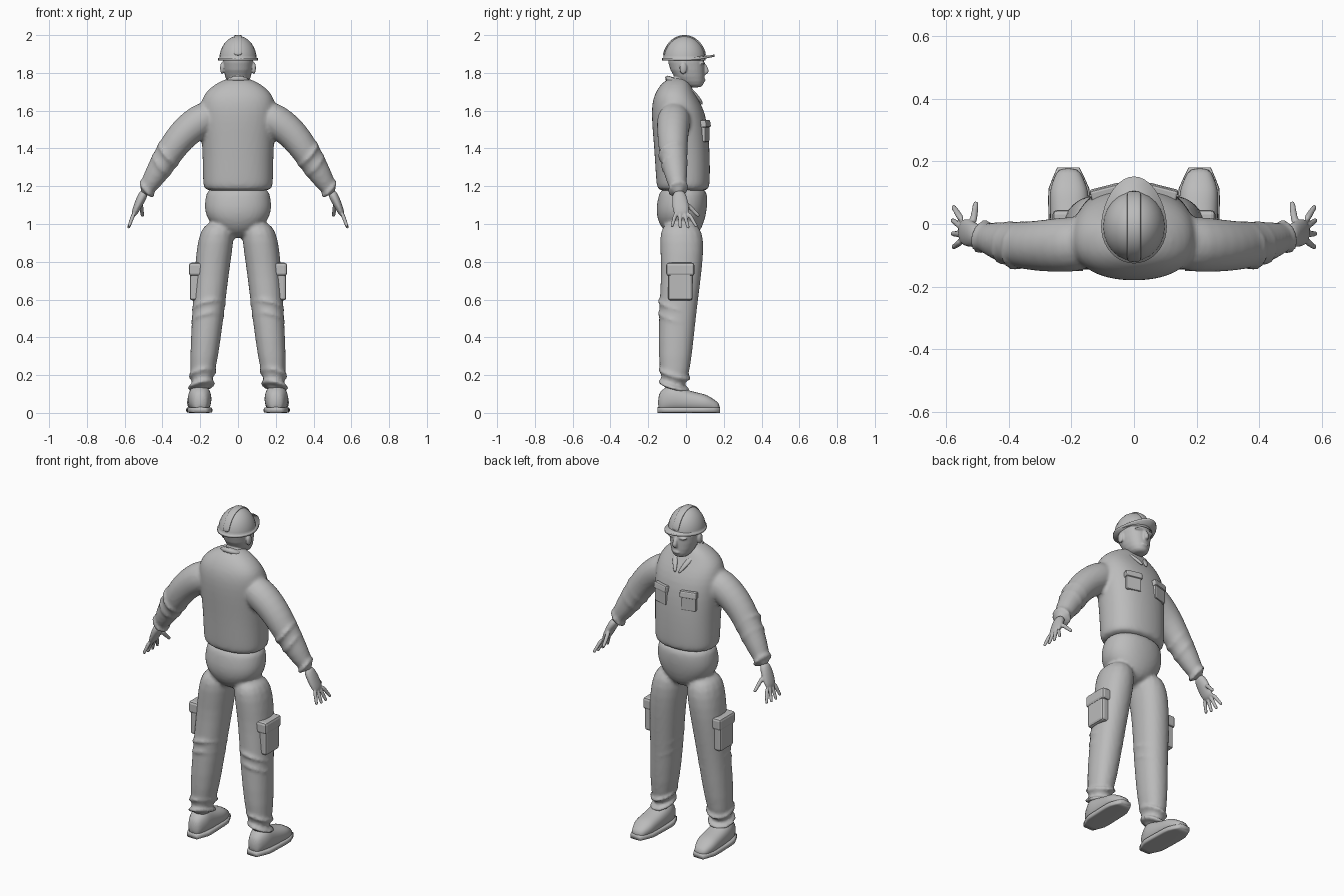
import bpy, bmesh, math
from mathutils import Vector, Matrix

cube = bpy.data.objects.get("Cube")
if cube:
    bpy.data.objects.remove(cube, do_unlink=True)

shade = (.5, .5, .5, 1)
grey = bpy.data.materials.new("plain grey")
grey.use_nodes = True
grey.diffuse_color = shade
grey.node_tree.nodes["Principled BSDF"].inputs["Base Color"].default_value = shade

RIGHTWARD, FORWARD, UPWARD = Matrix.Identity(3)
SIDES = {"left": 1, "right": -1}


def between(start, end, amount):
    """Blend two rings of equal length."""
    return [a + (b - a) * amount for a, b in zip(start, end)]


def loft(bm, rings, across=RIGHTWARD, along=None, count=16, power=2, side=1):
    """Skin rings (x, y, z, radius, optional second radius) into a capped tube."""
    centres = [Vector((ring[0] * side, ring[1], ring[2])) for ring in rings]
    last = len(rings) - 1
    loops = []
    for index, ring in enumerate(rings):
        heading = along or centres[min(index + 1, last)] - centres[max(index - 1, 0)]
        second = heading.cross(across).normalized()
        first = second.cross(heading).normalized()
        loop = []
        for step in range(count):
            angle = math.tau * step / count
            c, s = math.cos(angle), math.sin(angle)
            c = math.copysign(abs(c) ** (2 / power), c)
            s = math.copysign(abs(s) ** (2 / power), s)
            point = centres[index] + first * c * ring[3] + second * s * ring[-1]
            loop.append(bm.verts.new(point))
        loops.append(loop)
    for lower, upper in zip(loops, loops[1:]):
        for step in range(count):
            after = (step + 1) % count
            bm.faces.new((lower[step], lower[after], upper[after], upper[step]))
    bm.faces.new(loops[0])
    bm.faces.new(loops[-1])


def upright(bm, levels, **options):
    """Loft upwards from levels of (height, half width, back, front)."""
    rings = [(0, (back + front) / 2, height, width, (front - back) / 2)
             for height, width, back, front in levels]
    loft(bm, rings, along=UPWARD, **options)


def fold(bm, ring, lean, side, across=RIGHTWARD):
    """A tilted cloth crease wrapped around a limb."""
    x, y, z, *radii = ring
    heading = Vector(lean).normalized()
    rings = []
    for offset in (-.015, 0, .015):
        shift = heading * offset
        sizes = [radius + .012 - abs(offset) for radius in radii]
        rings.append((x + shift.x, y + shift.y, z + shift.z, *sizes))
    heading.x *= side
    loft(bm, rings, across=across, along=heading, side=side)


def ball(bm, location, size):
    matrix = Matrix.Translation(location) @ Matrix.Diagonal((*size, 1))
    bmesh.ops.create_uvsphere(bm, u_segments=24, v_segments=16, radius=1, matrix=matrix)


def box(bm, location, size, turn=0, lean=0):
    spin = Matrix.Rotation(turn, 4, "Z") @ Matrix.Rotation(lean, 4, "X")
    matrix = Matrix.Translation(location) @ spin @ Matrix.Diagonal((*size, 1))
    bmesh.ops.create_cube(bm, size=1, matrix=matrix)


def finish(name, bm, rounding=0, voxel=0, bevel=0):
    """Turn the bmesh into a smooth object, optionally fusing its pieces."""
    bmesh.ops.recalc_face_normals(bm, faces=bm.faces)
    mesh = bpy.data.meshes.new(name)
    bm.to_mesh(mesh)
    bm.free()
    mesh.materials.append(grey)
    obj = bpy.data.objects.new(name, mesh)
    bpy.context.collection.objects.link(obj)
    for polygon in mesh.polygons:
        polygon.use_smooth = not bevel
    if bevel:
        soften = obj.modifiers.new("soft edges", "BEVEL")
        soften.width, soften.segments = bevel, 2
    if rounding:
        subdivide = obj.modifiers.new("round", "SUBSURF")
        subdivide.levels = subdivide.render_levels = rounding
    if voxel:
        fuse = obj.modifiers.new("fuse", "REMESH")
        fuse.mode, fuse.voxel_size, fuse.use_smooth_shade = "VOXEL", voxel, True
        blend = obj.modifiers.new("blend", "SMOOTH")
        blend.factor, blend.iterations = .5, 3


# Jacket: torso with both sleeves and a bloused hem
shoulder = (.11, -.06, 1.6, .1)
upper_arm = (.28, -.07, 1.5, .085)
elbow = (.37, -.07, 1.37, .077)
wrist = (.51, -.035, 1.14, .046)
bm = bmesh.new()
upright(bm, [(1.17, .18, -.15, .12), (1.2, .19, -.16, .13), (1.4, .19, -.17, .13),
             (1.6, .21, -.19, .11), (1.7, .19, -.17, .04), (1.78, .06, -.1, .01)], power=2.3)
for side in SIDES.values():
    loft(bm, [shoulder, upper_arm, elbow, wrist], across=FORWARD, side=side)
    for amount in (0, .25, .8):
        fold(bm, between(elbow, wrist, amount), (.7, .2, -.6), side, across=FORWARD)
finish("jacket", bm, rounding=2, voxel=.011)

# Trousers: hips with both legs, creased at knee and ankle
hip = (.1, -.03, 1.03, .1, .13)
thigh = (.135, -.015, .8, .095, .11)
knee = (.16, -.05, .5, .085, .1)
ankle = (.2, -.065, .08, .067, .08)
bm = bmesh.new()
upright(bm, [(.92, .05, -.09, .06), (1.03, .19, -.17, .11),
             (1.15, .175, -.15, .12), (1.2, .16, -.13, .1)], power=2.2)
for side in SIDES.values():
    loft(bm, [hip, thigh, knee, ankle], along=UPWARD, side=side, power=2.2)
    for amount in (-.15, 0, .7, .85):
        fold(bm, between(knee, ankle, amount), (.2, .3, 1), side)
finish("trousers", bm, rounding=2, voxel=.011)

# Cargo and chest pockets, each with a flap
for name, side in SIDES.items():
    bm = bmesh.new()
    box(bm, (.22 * side, -.03, .67), (.07, .13, .15))
    box(bm, (.22 * side, -.03, .76), (.08, .15, .07))
    finish(name + "_cargo_pocket", bm, bevel=.014)
    bm = bmesh.new()
    box(bm, (.09 * side, .1, 1.48), (.09, .03, .09), turn=-.25 * side)
    box(bm, (.09 * side, .1, 1.53), (.1, .04, .04), turn=-.25 * side, lean=.15)
    finish(name + "_chest_pocket", bm, bevel=.008)

# Collar stand and lapels
bm = bmesh.new()
loft(bm, [(0, -.05, 1.72, .09), (0, -.04, 1.77, .07)], along=Vector((0, .5, 1)))
finish("collar", bm, rounding=1)
for name, side in SIDES.items():
    bm = bmesh.new()
    loft(bm, [(.07, -.02, 1.74, .012), (.04, .05, 1.69, .02, .012), (.01, .09, 1.63, .008)],
         side=side, count=8)
    finish(name + "_lapel", bm, rounding=2)

# Boots with soles: rounded at both ends, sloping from ankle to toe
boot, sole = [], []
steps = 10
for step in range(steps + 1):
    reach = step / steps
    end = max(.5, 1 - abs(2 * reach - 1) ** 6)
    half_height = end * (.09 + .1 * (1 - reach) ** 2) / 2
    x, y, width = .2 + .01 * reach, -.15 + .33 * reach, .064 * end
    boot.append((x, y, half_height + .005, width, half_height))
    sole.append((x, y, .015, width + .004, .015))
for name, side in SIDES.items():
    bm = bmesh.new()
    loft(bm, boot, along=FORWARD, side=side, power=2.4)
    finish(name + "_boot", bm, rounding=1)
    bm = bmesh.new()
    loft(bm, sole, along=FORWARD, side=side, power=6)
    finish(name + "_sole", bm)

# Hands: palm, thumb and a fan of four fingers
digits = [((.515, 0, 1.11, .014), (.505, .07, 1.04, .01))]
for place in range(4):
    length = 1.1 - .1 * abs(place - 1.5)
    root = (.55, .012 - .022 * place, 1.06, .013)
    spread = .045 - .022 * place
    tip = (.55 + .03 * length, root[1] + spread, 1.06 - .08 * length, .009)
    digits.append((root, tip))
for name, side in SIDES.items():
    bm = bmesh.new()
    loft(bm, [(.49, -.04, 1.18, .036, .03), (.53, -.03, 1.1, .046, .022),
              (.555, -.02, 1.04, .042, .016)], across=FORWARD, side=side)
    for root, tip in digits:
        joints = [between(root, tip, amount) for amount in (0, .5, .9, 1)]
        loft(bm, joints, across=FORWARD, count=8, side=side)
    finish(name + "_hand", bm, rounding=2, voxel=.005)

# Head with neck, nose, lips, brows and ears
bm = bmesh.new()
loft(bm, [(0, -.05, 1.66, .07), (0, -.03, 1.8, .062)], along=UPWARD)
upright(bm, [(1.72, .035, .01, .085), (1.75, .06, -.04, .1), (1.81, .08, -.09, .1),
             (1.9, .086, -.105, .1), (1.95, .06, -.08, .07)], power=2.2)
loft(bm, [(0, .09, 1.86, .01), (0, .112, 1.81, .017), (0, .1, 1.79, .014)],
     along=UPWARD, count=8)
ball(bm, (0, .092, 1.762), (.024, .012, .01))
for side in SIDES.values():
    ball(bm, (.035 * side, .085, 1.85), (.028, .015, .008))
    ball(bm, (.084 * side, -.015, 1.825), (.011, .02, .032))
finish("head", bm, rounding=1, voxel=.005)

# Helmet shell: upper half of an ellipsoid
rim = Vector((0, -.008, 1.866))
bm = bmesh.new()
ball(bm, rim, (.1, .112, .13))
bmesh.ops.bisect_plane(bm, geom=bm.verts[:] + bm.edges[:] + bm.faces[:],
                       plane_co=rim, plane_no=UPWARD, clear_inner=True)
finish("helmet_shell", bm)

# Helmet brim: thin rim drawn out and up into a peak at the front
bm = bmesh.new()
loft(bm, [(*rim, .105, .118), (*(rim + UPWARD * .012), .105, .118)], along=UPWARD, count=40)
for vert in bm.verts:
    front = max(0, vert.co.y) / .11
    vert.co.y += .042 * front ** 1.5
    vert.co.z += .02 * front ** 2
finish("helmet_brim", bm)

# Helmet crown ridge: an arch over the shell
arch = []
for step in range(1, 16):
    angle = math.pi * step / 16
    arch.append((0, rim.y + .112 * math.cos(angle), rim.z + .129 * math.sin(angle), .022, .006))
bm = bmesh.new()
loft(bm, arch, power=3)
finish("helmet_ridge", bm, rounding=1)
